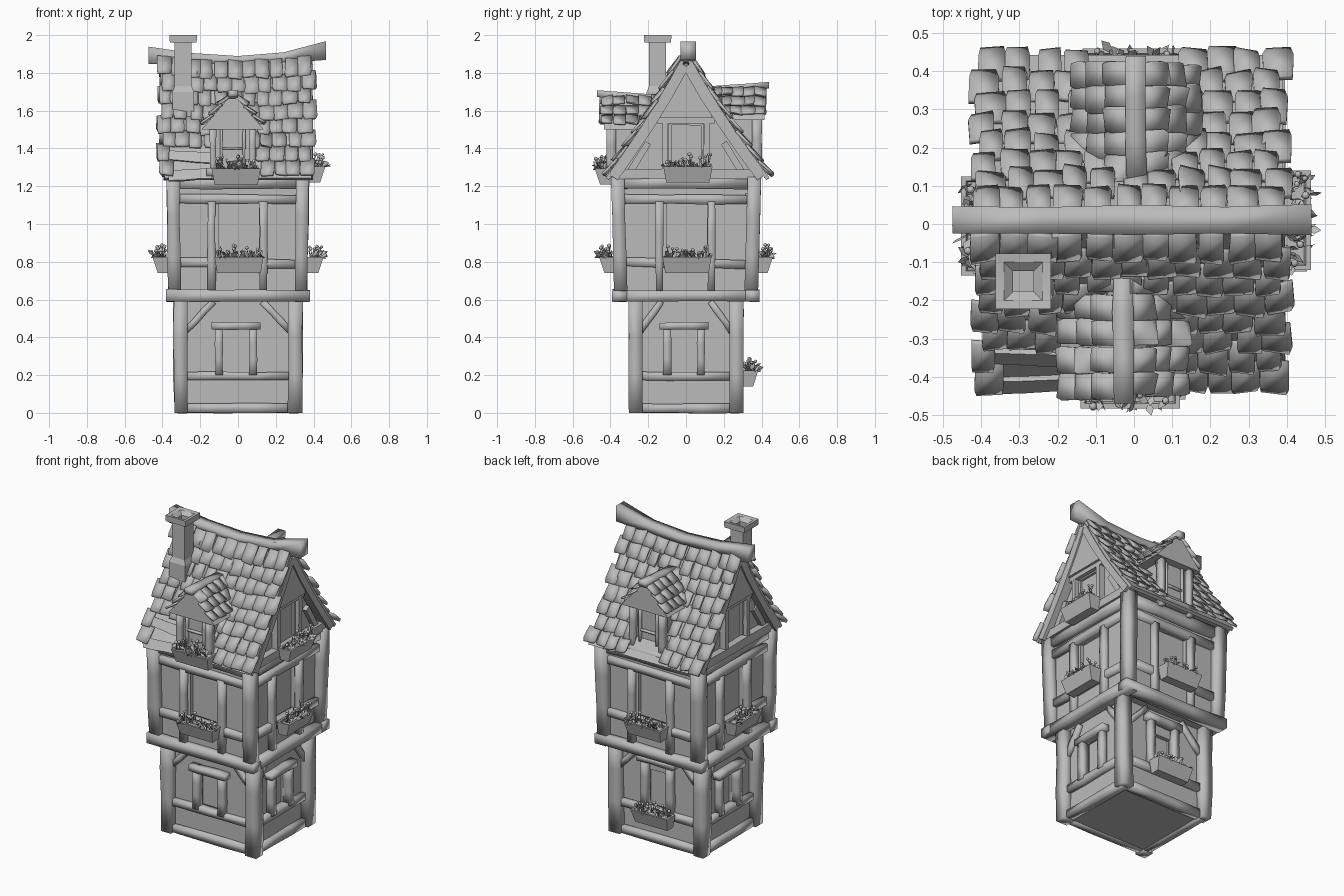
import bpy, bmesh, math, random
from mathutils import Vector, Matrix

if "Cube" in bpy.data.objects:
    bpy.data.objects.remove(bpy.data.objects["Cube"])

random.seed(4)
R = random.uniform
grey = bpy.data.materials.new("weathered_grey")
grey.diffuse_color = (0.5, 0.5, 0.5, 1)
grey.use_nodes = True
grey.node_tree.nodes["Principled BSDF"].inputs["Base Color"].default_value = grey.diffuse_color


def P(k, u, d, z):
    """Point on side k (0 front, 1 right, 2 back, 3 left): along wall, outward, up."""
    return Matrix.Rotation(k * math.pi / 2, 3, 'Z') @ Vector((u, -d, z))


def finish(name, bm, angle=100):
    bmesh.ops.recalc_face_normals(bm, faces=bm.faces)
    me = bpy.data.meshes.new(name)
    bm.to_mesh(me)
    bm.free()
    ob = bpy.data.objects.new(name, me)
    bpy.context.collection.objects.link(ob)
    me.materials.append(grey)
    bpy.ops.object.select_all(action='DESELECT')
    ob.select_set(True)
    bpy.context.view_layer.objects.active = ob
    bpy.ops.object.shade_smooth_by_angle(angle=math.radians(angle))


def loft(bm, rings):
    vs = [[bm.verts.new(p) for p in r] for r in rings]
    n = len(vs[0])
    for a, b in zip(vs, vs[1:]):
        for i in range(n):
            bm.faces.new((a[i], a[(i + 1) % n], b[(i + 1) % n], b[i]))
    bm.faces.new(vs[0][::-1])
    bm.faces.new(vs[-1])


def beam(bm, pts, w, t, out, flare=0.0):
    """Rough hewn timber along points; w across, t along the out direction."""
    pts = [Vector(p) for p in pts]
    if len(pts) == 2:
        pts = [pts[0].lerp(pts[1], i / 3) for i in range(4)]
    side = (pts[-1] - pts[0]).cross(out).normalized()
    rings = []
    for i, p in enumerate(pts):
        s = 1 + flare * (2 * i / (len(pts) - 1) - 1) ** 2
        a, b = w / 2 * R(.88, 1.08), t / 2 * s * R(.95, 1.05)
        off = side * R(-.04, .04) * w
        rings.append([p + off + side * a * x + out * b * y for x, y in ((1, 1), (-1, 1), (-1, -1), (1, -1))])
    loft(bm, rings)


def wbeam(bm, k, d, a, b, w, t=.05):
    """Beam lying on wall k at depth d from (u, z) a to b."""
    beam(bm, [P(k, a[0], d, a[1]), P(k, b[0], d, b[1])], w, t, P(k, 0, 1, 0))


def storey(name, wx, wy, zs, us):
    """Closed walls with a recessed window on every side."""
    bm = bmesh.new()
    for k in range(4):
        hu, d = (wx, wy) if k % 2 == 0 else (wy, wx)
        U = (-hu, us[0], us[1], hu)
        for i in range(3):
            for j in range(3):
                c = [(U[i], zs[j]), (U[i + 1], zs[j]), (U[i + 1], zs[j + 1]), (U[i], zs[j + 1])]
                v = [bm.verts.new(P(k, u, d, z)) for u, z in c]
                if i == j == 1:
                    q = [bm.verts.new(P(k, u, d - .025, z)) for u, z in c]
                    for m in range(4):
                        bm.faces.new((v[m], v[(m + 1) % 4], q[(m + 1) % 4], q[m]))
                    v = q
                bm.faces.new(v)
    bmesh.ops.remove_doubles(bm, verts=bm.verts, dist=1e-4)
    bmesh.ops.holes_fill(bm, edges=bm.edges, sides=0)
    finish(name, bm, 20)


# Walls of both storeys
storey("lower_walls", .29, .255, (0.005, .21, .45, .62), (-.09, .06))
storey("middle_walls", .325, .34, (.6, .80, 1.11, 1.26), (-.10, .11))

# Lower timber frame
bm = bmesh.new()
for sx in (-1, 1):
    for sy in (-1, 1):
        beam(bm, [(sx * .302, sy * .267, 0), (sx * .305, sy * .267, .61)], .075, .075, Vector((0, 1, 0)))
for k in range(4):
    hu, d = (.30, .26) if k % 2 == 0 else (.265, .295)
    wbeam(bm, k, d, (-hu, .025), (hu, .025), .05)
    wbeam(bm, k, d, (-hu, .195), (hu, .195), .045)
    for s in (-1, 1):
        wbeam(bm, k, d, (s * (hu - .02), .43), (s * .13, .59), .035, .04)
    top = .52 if k == 2 else .45
    for u in (-.10, .08):
        wbeam(bm, k, d + .01, (u, .2), (u, top), .042, .05)
    wbeam(bm, k, d + .015, (-.14, top + .01), (.12, top + .01), .04, .06)
finish("lower_timber_frame", bm)

# Middle timber frame with jetty beams
bm = bmesh.new()
for sx in (-1, 1):
    for sy in (-1, 1):
        beam(bm, [(sx * .336, sy * .345, .62), (sx * .342, sy * .362, 1.25)], .07, .07, Vector((0, 1, 0)))
for k in range(4):
    hu, d, e = (.335, .342, .382) if k % 2 == 0 else (.345, .33, .388)
    wbeam(bm, k, d + .01, (-e, .62), (e, .62), .062, .075)
    wbeam(bm, k, d, (-hu, .80), (hu, .785), .05)
    wbeam(bm, k, d, (-hu, 1.135), (hu, 1.13), .05)
    wbeam(bm, k, d, (-hu, 1.22), (hu, 1.22), .07, .06)
    for u in (-.14, .135):
        wbeam(bm, k, d + .005, (u, .64), (u, 1.12), .042, .05)
finish("middle_timber_frame", bm)


def roof(x, s, side, lift=0.0):
    """Curved, slightly sagging main roof; s runs from ridge to eave."""
    z = 1.845 - .615 * s + .03 * (x / .43) ** 2 * (1 - s)
    y = .025 + .355 * s + .07 * s * s
    return Vector((x, side * (1 if side > 0 else .96) * (y + lift * .85), z + lift * .5))


# Attic walls under the roof
bm = bmesh.new()
prof = [(i / 6) * .93 for i in range(7)]
rings = []
for x in (-.33, .33):
    rings.append([roof(x, s, 1, -.025) for s in prof] + [roof(x, s, -1, -.025) for s in prof[::-1]])
loft(bm, rings)
finish("attic_walls", bm, 20)

# Roof boards, with bare planks at the lower front left
bm = bmesh.new()
for side in (-1, 1):
    rings = []
    for i in range(7):
        x = -.39 + .78 * i / 6
        S = [.98 * j / 5 for j in range(6)]
        rings.append([roof(x, s, side, .003) for s in S] + [roof(x, s, side, -.018) for s in S[::-1]])
    loft(bm, rings)
for a, b in ((.80, .82), (.97, .95)):
    beam(bm, [roof(-.37, a, -1, .008), roof(-.14, b, -1, .008)], .06, .015, Vector((0, -.85, .5)).normalized())
finish("roof_boards", bm, 40)


def tile(bm, c, down, side, w, l, t=.014):
    """One wonky shingle, its lower edge lifted."""
    down, side = down.normalized(), side.normalized()
    n = side.cross(down).normalized()
    if n.z < 0:
        n = -n
    side = (side + down * R(-.08, .08)).normalized()
    lift, roll = R(.008, .02), R(-.007, .007)
    top, bot = [], []
    for a, b in ((-.5, -.5), (.5, -.5), (.52, .3), (.44, .5), (-.44, .5), (-.52, .3)):
        p = c + side * w * a * R(.9, 1.03) + down * l * (b + R(-.05, .05)) + n * (lift * (b + .5) + roll * a * 2)
        bot.append(p)
        top.append(p + n * t)
    loft(bm, [bot, top])


# Roof tiles
bm = bmesh.new()
rows, cols = 8, 11
for side in (-1, 1):
    for r in range(rows):
        s = .965 * (r + .5) / rows
        for c in range(cols):
            x = -.382 + .745 * c / (cols - 1) + (.010 if r % 2 else -.010) + R(-.008, .008)
            p = roof(x, s, side, .003)
            if side < 0 and -.34 < x < -.13 and 1.2 < p.z < 1.40:
                continue
            if abs(x) < .13 and p.z < 1.36 + .1 * (side > 0):
                continue
            tile(bm, p, roof(x, s + .03, side) - roof(x, s - .03, side), Vector((1, 0, 0)), R(.062, .084), R(.10, .125))
finish("roof_tiles", bm)

# Ridge beam
bm = bmesh.new()
beam(bm, [(-.475, .01, 1.893), (-.24, .01, 1.876), (0, .01, 1.867), (.24, .01, 1.88), (.465, .01, 1.918)],
     .078, .044, Vector((0, 0, 1)), 1.2)
finish("ridge_beam", bm)

# Gable timbers, window frames and boarded tops
bm = bmesh.new()
for k in (1, 3):
    out = P(k, 0, 1, 0)
    sx = 1 if k == 1 else -1
    for side in (-1, 1):
        beam(bm, [roof(sx * .365, s, side, -.035) for s in (.02, .25, .5, .75, .95)], .045, .06, out)
        wbeam(bm, k, .338, (side * .30, 1.27), (side * .20, 1.43), .035, .04)
        wbeam(bm, k, .345, (side * .11, 1.27), (side * .11, 1.56), .032, .05)
    wbeam(bm, k, .345, (-.36, 1.265), (.36, 1.265), .055, .06)
    wbeam(bm, k, .345, (-.15, 1.55), (.15, 1.55), .035, .05)
    loft(bm, [[P(k, u, d, z) for u, z in ((-.14, 1.56), (.14, 1.56), (.035, 1.84), (-.035, 1.84))] for d in (.33, .385)])
    for a, b in (((-.085, 1.3), (-.085, 1.53)), ((.085, 1.3), (.085, 1.53)), ((-.085, 1.53), (.085, 1.53))):
        wbeam(bm, k, .335, a, b, .014, .02)
finish("gable_timbers", bm, 80)


def dormer(name, k, c, zr, ze, d, reach):
    """Small gabled dormer with its own tiles and ridge."""
    bm = bmesh.new()
    hw = .165
    body = ((c - .1, 1.26), (c + .1, 1.26), (c + .1, ze), (c + .02, zr - .03), (c - .02, zr - .03), (c - .1, ze))
    loft(bm, [[P(k, u, q, z) for u, z in body] for q in (.12, d - .02)])
    hood = ((c - hw, ze), (c + hw, ze), (c + .025, zr), (c - .025, zr))
    loft(bm, [[P(k, u, q, z) for u, z in hood] for q in (.15, d + .03)])
    finish(name + "_walls", bm, 20)
    bm = bmesh.new()
    for s in (-1, 1):
        wbeam(bm, k, d - .01, (c + s * .105, 1.24), (c + s * .105, ze + .01), .035, .05)
        wbeam(bm, k, d - .015, (c + s * .06, 1.3), (c + s * .06, ze), .014, .02)
    wbeam(bm, k, d, (c - .14, 1.275), (c + .14, 1.275), .04, .06)
    wbeam(bm, k, d - .015, (c - .06, 1.40), (c + .06, 1.40), .012, .02)
    beam(bm, [P(k, c, .11, zr), P(k, c, reach, zr + .025)], .052, .035, Vector((0, 0, 1)))
    finish(name + "_timbers", bm)
    bm = bmesh.new()
    for s in (-1, 1):
        for r in range(3):
            f = (r + .5) / 3
            for q in range(5):
                dd = .15 + q * (reach - .2) / 4 + R(-.006, .006)
                p = P(k, c + s * (.018 + (hw - .035) * f), dd, zr + .008 - (zr - ze - .01) * f)
                down = P(k, s * hw, 0, -(zr - ze))
                tile(bm, p, down, P(k, 0, 1, 0), R(.06, .075), R(.07, .085), .012)
    finish(name + "_tiles", bm)


dormer("front_dormer", 0, -.028, 1.665, 1.50, .405, .47)
dormer("back_dormer", 2, -.005, 1.71, 1.55, .385, .44)

# Chimney with hollow cap
bm = bmesh.new()
rings = []
for h, z in ((.058, 1.42), (.058, 1.70), (.045, 1.73), (.045, 1.96), (.071, 1.962), (.073, 2.0), (.05, 1.995), (.027, 1.975), (.027, 1.9)):
    rings.append([(-.29 + a * h, -.15 + b * h, z) for a, b in ((-1, -1), (1, -1), (1, 1), (-1, 1))])
loft(bm, rings)
finish("chimney", bm, 20)


def flower_box(name, k, c, d, z):
    """Tapered open trough filled with leaves and blossoms."""
    bm = bmesh.new()
    rings = []
    for a, d0, d1, h in ((.115, 0, .06, -.085), (.13, 0, .088, 0), (.118, .012, .075, 0), (.115, .012, .07, -.015)):
        rings.append([P(k, c + u * a, d + q, z + h) for u, q in ((-1, d0), (1, d0), (1, d1), (-1, d1))])
    loft(bm, rings)
    finish(name + "_trough", bm, 20)
    bm = bmesh.new()
    for _ in range(44):
        root = P(k, c + R(-.115, .115), d + R(.015, .075), z - .005)
        tip = root + P(k, R(-.035, .035), R(-.01, .045), R(-.005, .045))
        ax = (tip - root).cross(Vector((R(-1, 1), R(-1, 1), .5))).normalized() * R(.009, .015)
        mid = root.lerp(tip, .6) + Vector((0, 0, .008))
        bm.faces.new([bm.verts.new(v) for v in (root, mid + ax, tip, mid - ax)])
    for _ in range(12):
        root = P(k, c + R(-.115, .115), d + R(.015, .07), z - .01)
        tip = root + P(k, R(-.012, .012), R(-.01, .025), R(.03, .075))
        beam(bm, [root, tip], .004, .004, P(k, 0, 1, 0))
        bmesh.ops.create_icosphere(bm, subdivisions=1, radius=R(.008, .012), matrix=Matrix.Translation(tip))
    finish(name + "_plants", bm)


# Flower boxes
for k, nm in enumerate(("front", "right", "back", "left")):
    flower_box(nm + "_middle_box", k, 0.005, .372 if k % 2 == 0 else .365, .825)
flower_box("right_gable_box", 1, .01, .375, 1.305)
flower_box("front_dormer_box", 0, -.01, .395, 1.295)
flower_box("back_lower_box", 2, .0, .295, .225)
